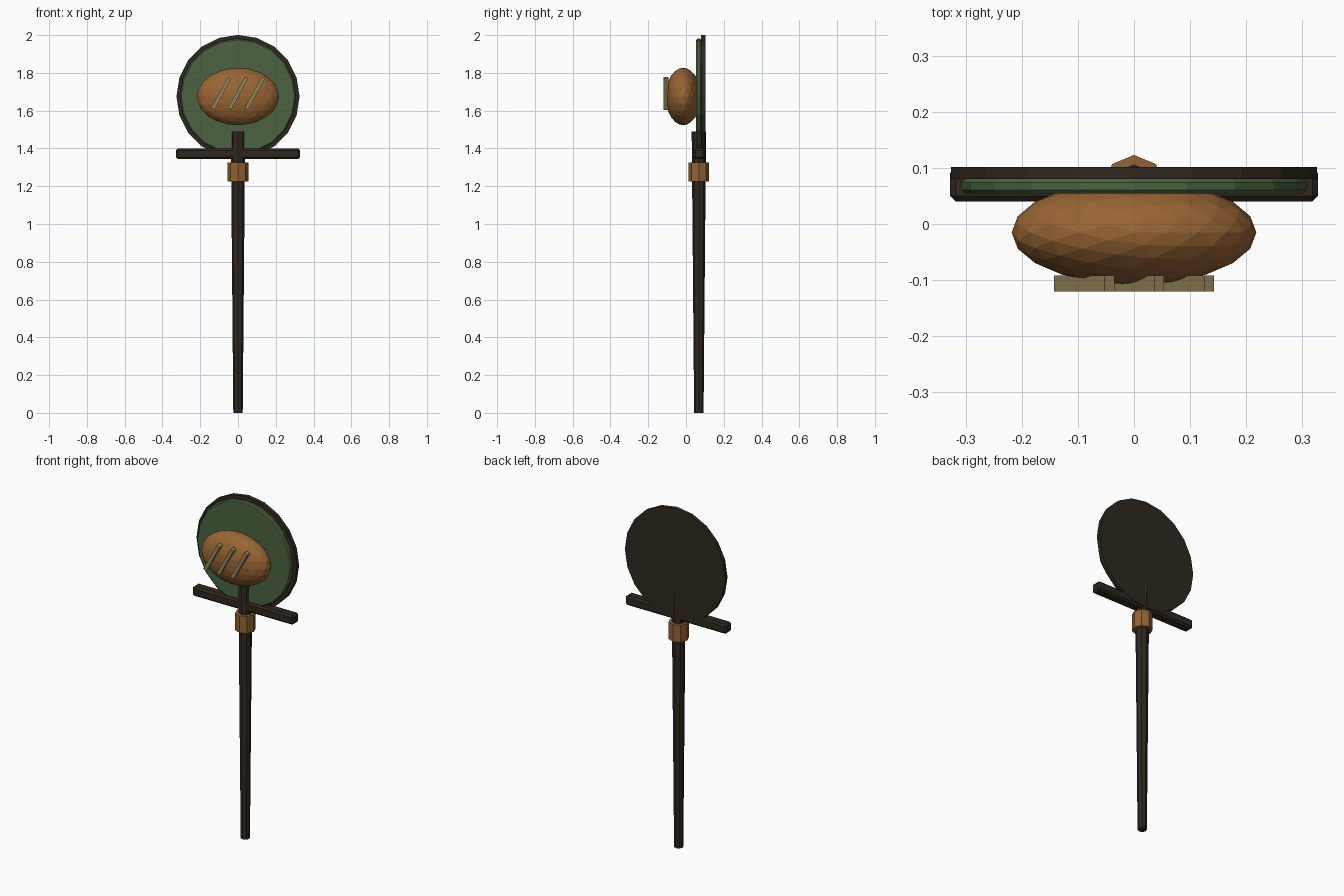
import bpy, math
from mathutils import Matrix

if "Cube" in bpy.data.objects:
    bpy.data.objects.remove(bpy.data.objects["Cube"])


def material(name, rgb):
    m = bpy.data.materials.new(name)
    m.diffuse_color = (*rgb, 1)
    m.use_nodes = True
    m.node_tree.nodes["Principled BSDF"].inputs["Base Color"].default_value = m.diffuse_color
    return m


DARK = material("dark_wood", (0.030, 0.021, 0.014))
GREEN = material("green_paint", (0.072, 0.125, 0.052))
CRUST = material("bread_crust", (0.32, 0.13, 0.035))
BRONZE = material("bronze", (0.29, 0.125, 0.035))
TAN = material("pale_tan", (0.30, 0.23, 0.10))
AXIS_Y = 0.068   # depth of the pole
DISC_Z = 1.675   # height of the sign centre


def finish(name, mat, bevel=0):
    o = bpy.context.object
    o.name = name
    o.data.materials.append(mat)
    if bevel:
        b = o.modifiers.new("bevel", "BEVEL")
        b.width, b.segments, b.limit_method = bevel, 1, "ANGLE"
        b.angle_limit = math.radians(40)
    return o


def post(name, mat, sides, r1, r2, z0, z1):
    bpy.ops.mesh.primitive_cone_add(vertices=sides, radius1=r1, radius2=r2, depth=z1 - z0,
                                    location=(0, AXIS_Y, (z0 + z1) / 2))
    return finish(name, mat)


def disc(name, mat, radius, y0, y1, bevel=0):
    bpy.ops.mesh.primitive_cylinder_add(vertices=20, radius=radius, depth=y1 - y0,
                                        location=(0, (y0 + y1) / 2, DISC_Z),
                                        rotation=(math.pi / 2, 0, 0))
    return finish(name, mat, bevel)


def box(name, mat, loc, size, tilt=0, bevel=0):
    bpy.ops.mesh.primitive_cube_add(size=1, location=loc, rotation=(0, tilt, 0))
    bpy.context.object.data.transform(Matrix.Diagonal((*size, 1)))
    return finish(name, mat, bevel)


# Tapered pole with a collar and crossbar
post("pole", DARK, 8, 0.025, 0.038, 0, 1.49)
post("collar", BRONZE, 8, 0.055, 0.055, 1.225, 1.325)
box("crossbar", DARK, (0, 0.07, 1.372), (0.656, 0.06, 0.056), bevel=0.01)

# Round sign: backing board and painted face
disc("sign_back", DARK, 0.326, 0.08, 0.102)
disc("sign_face", GREEN, 0.307, 0.054, 0.081, bevel=0.007)

# Bread loaf with three slanted score marks
bpy.ops.mesh.primitive_ico_sphere_add(subdivisions=3, radius=1, location=(0, -0.015, DISC_Z))
bpy.context.object.data.transform(Matrix.Diagonal((0.218, 0.093, 0.152, 1)))
finish("loaf", CRUST)
for i in (-1, 0, 1):
    box("score_mark", TAN, (0.089 * i, -0.106, 1.692), (0.02, 0.028, 0.188), tilt=0.5)
